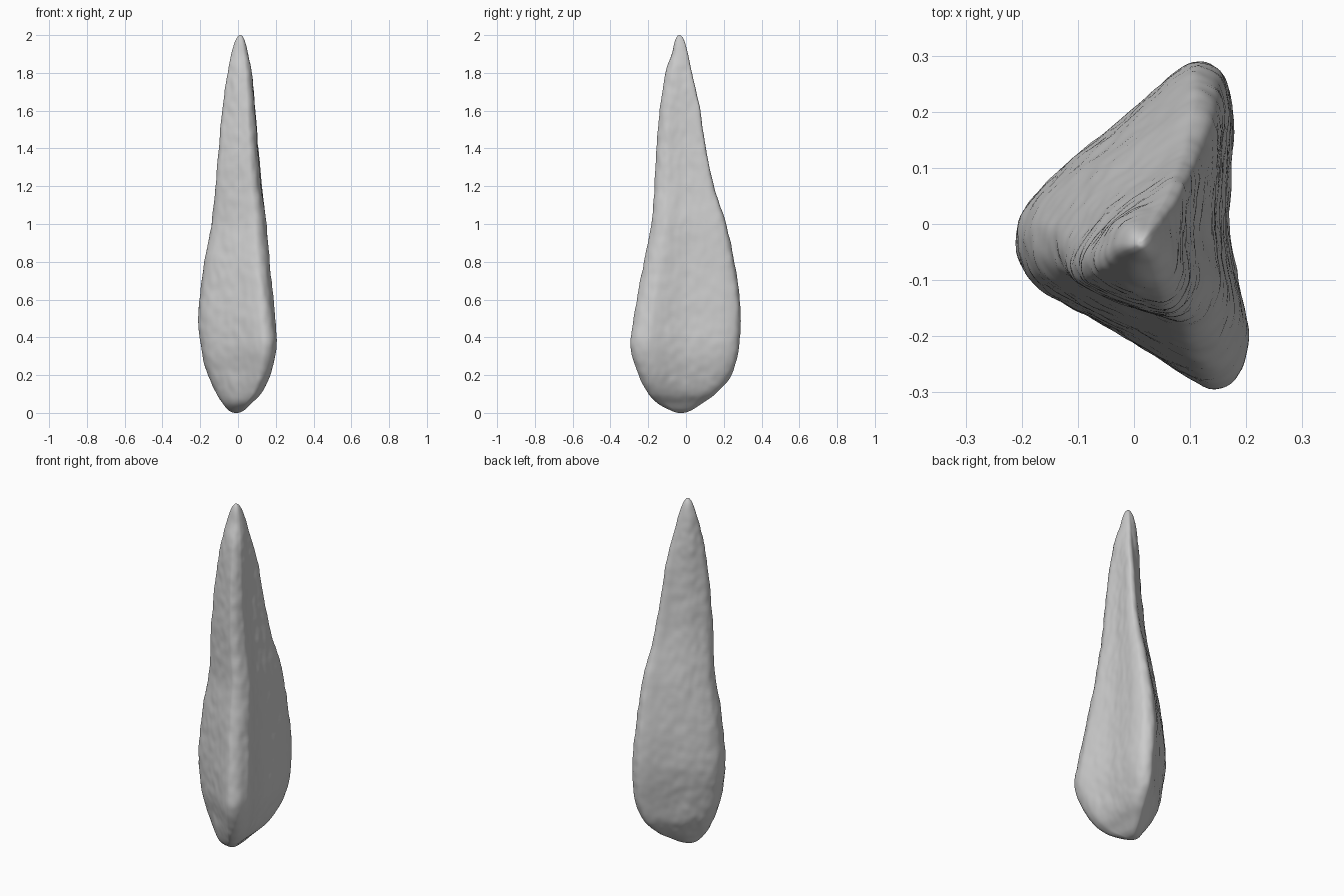
import bpy, bmesh, math
from mathutils import Vector, noise

if "Cube" in bpy.data.objects:
    bpy.data.objects.remove(bpy.data.objects["Cube"])

RINGS, SEGS = 180, 144

# height: left, right, front, back extents of the stone
PROFILE = [
    (0.0, -0.014, -0.006, -0.034, -0.02),
    (0.015, -0.052, 0.034, -0.085, 0.03),
    (0.05, -0.08, 0.07, -0.15, 0.085),
    (0.1, -0.112, 0.12, -0.197, 0.155),
    (0.2, -0.16, 0.17, -0.25, 0.24),
    (0.35, -0.195, 0.204, -0.294, 0.28),
    (0.5, -0.21, 0.197, -0.277, 0.29),
    (0.65, -0.198, 0.182, -0.25, 0.28),
    (0.8, -0.178, 0.167, -0.223, 0.255),
    (1.0, -0.142, 0.15, -0.183, 0.212),
    (1.2, -0.12, 0.127, -0.167, 0.148),
    (1.4, -0.102, 0.108, -0.156, 0.105),
    (1.6, -0.082, 0.092, -0.137, 0.075),
    (1.8, -0.056, 0.072, -0.108, 0.032),
    (1.9, -0.035, 0.053, -0.076, 0.01),
    (1.975, -0.012, 0.034, -0.056, -0.011),
    (1.993, 0.0, 0.024, -0.047, -0.022),
    (2.0, 0.009, 0.013, -0.037, -0.033),
]
# three-cornered outline at the widest height
OUTLINE = [
    (0.12, 0.295), (0.163, 0.27), (0.18, 0.2), (0.176, 0.1), (0.173, 0.0),
    (0.187, -0.09), (0.208, -0.18), (0.203, -0.23), (0.183, -0.275), (0.145, -0.293),
    (0.1, -0.275), (0.0, -0.212), (-0.1, -0.155), (-0.175, -0.108), (-0.205, -0.06),
    (-0.21, -0.01), (-0.19, 0.04), (-0.125, 0.106), (-0.045, 0.168), (0.03, 0.235), (0.08, 0.28),
]


def height_to_t(z):
    return math.acos(max(-1, min(1, 1 - z))) / math.pi


def hermite(keys, t):
    """Smooth curve through (t, value) keys."""
    i = max(0, min(len(keys) - 2, sum(k[0] <= t for k in keys) - 1))

    def slope(j):
        a, b = keys[max(0, j - 1)], keys[min(len(keys) - 1, j + 1)]
        return (b[1] - a[1]) / (b[0] - a[0])
    (t0, v0), (t1, v1) = keys[i], keys[i + 1]
    d = t1 - t0
    u = (t - t0) / d
    return (v0 * (2*u**3 - 3*u*u + 1) + slope(i) * d * (u**3 - 2*u*u + u)
            + v1 * (3*u*u - 2*u**3) + slope(i + 1) * d * (u**3 - u*u))


def closed_curve(points, count):
    """Even samples along a smooth closed curve."""
    n, dense = len(points), []
    for i in range(n):
        a, b, c, d = (Vector(points[(i + k) % n]) for k in (-1, 0, 1, 2))
        for s in range(30):
            u = s / 30
            dense.append(0.5 * (2*b + (c - a)*u + (2*a - 5*b + 4*c - d)*u*u
                                + (3*b - a - 3*c + d)*u**3))
    lengths = [0.0]
    for p, q in zip(dense, dense[1:] + dense[:1]):
        lengths.append(lengths[-1] + (q - p).length)
    out, j = [], 0
    for k in range(count):
        while lengths[j + 1] < lengths[-1] * k / count:
            j += 1
        out.append(dense[j])
    return out


def section(z, base):
    """Outline sheared and rounded for a height, scaled to a -1..1 box."""
    shear = 0.17 * max(0, min(1, (z - 0.4) / 0.9))
    rounding = 0.2 * max(0, z - 0.4) + 0.6 * max(0, 1 - z / 0.3) ** 2
    rounding = min(1, rounding + 0.5 * max(0, (z - 1.6) / 0.4))
    pts = []
    for p in base:
        x, y = p.x / 0.21, p.y / 0.294
        x, y = x + shear * y, y + shear * x
        a = math.atan2(y, x)
        pts.append(Vector((x, y)).lerp(Vector((math.cos(a), math.sin(a))), rounding))
    lo = [min(p[k] for p in pts) for k in (0, 1)]
    hi = [max(p[k] for p in pts) for k in (0, 1)]
    return [[(p[k] - lo[k]) / (hi[k] - lo[k]) for k in (0, 1)] for p in pts]


# Loft the stone from bottom to tip
base = closed_curve(OUTLINE, SEGS)
curves = [[(height_to_t(row[0]), row[c]) for row in PROFILE] for c in range(1, 5)]
bm = bmesh.new()
rings = []
for r in range(RINGS + 1):
    t = r / RINGS
    z = 1 - math.cos(math.pi * t)
    x0, x1, y0, y1 = (hermite(c, t) for c in curves)
    ring = []
    for u, v in section(z, base):
        p = Vector((x0 + (x1 - x0) * u, y0 + (y1 - y0) * v, z))
        # slight chipped unevenness, fading at both ends
        amp = min(1, z / 0.15, (2 - z) / 0.15)
        q = Vector((p.x * 12, p.y * 12, p.z * 9))
        bump = 0.003 * noise.noise(q) + 0.003 * noise.noise(q * 2.3)
        out = Vector((p.x, p.y + 0.02, 0)).normalized()
        ring.append(bm.verts.new(p + out * bump * amp))
    rings.append(ring)
for a, b in zip(rings, rings[1:]):
    for i in range(SEGS):
        j = (i + 1) % SEGS
        bm.faces.new((a[i], a[j], b[j], b[i]))
bm.faces.new(rings[0])
bm.faces.new(rings[-1])
bmesh.ops.recalc_face_normals(bm, faces=bm.faces)
for f in bm.faces:
    f.smooth = True
mesh = bpy.data.meshes.new("pointed_stone")
bm.to_mesh(mesh)
bm.free()
bpy.context.collection.objects.link(bpy.data.objects.new("pointed_stone", mesh))
